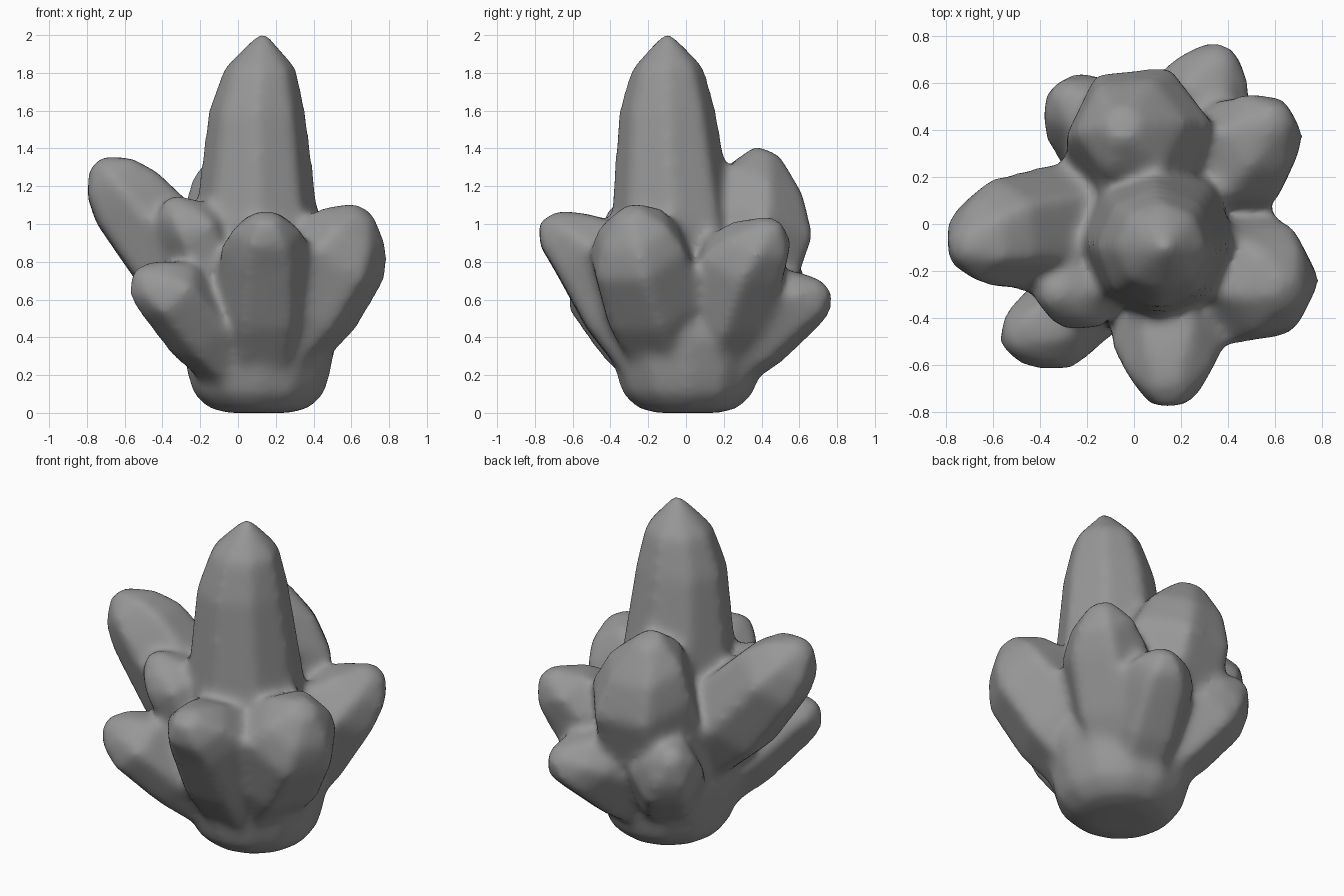
import bpy
import bmesh
from math import cos, sin, tau
from mathutils import Vector

cube = bpy.data.objects.get("Cube")
if cube:
    bpy.data.objects.remove(cube, do_unlink=True)

stone = bpy.data.materials.new("grey_stone")
stone.use_nodes = True
GREY = (0.31, 0.31, 0.31, 1)
stone.diffuse_color = GREY
stone.node_tree.nodes["Principled BSDF"].inputs["Base Color"].default_value = GREY

bm = bmesh.new()


def loft(rings, axis, sides):
    """Closed faceted shell through (centre, radius) rings set square to the axis."""
    turn = axis.to_track_quat('Z', 'Y')
    loops = []
    for centre, radius in rings:
        loops.append([bm.verts.new(centre + turn @ Vector(
            (radius * cos(tau * i / sides), radius * sin(tau * i / sides), 0)))
            for i in range(sides)])
    for low, high in zip(loops, loops[1:]):
        for i in range(sides):
            j = (i + 1) % sides
            bm.faces.new((low[i], low[j], high[j], high[i]))
    bm.faces.new(loops[0][::-1])
    bm.faces.new(loops[-1])


def crystal(root, shoulder, radius, apex, belly=1.0, blunt=0.25, sides=6):
    """Crystal with a skewed point."""
    root, shoulder, apex = Vector(root), Vector(shoulder), Vector(apex)
    loft([(root, radius * 0.85),
          (root.lerp(shoulder, 0.55), radius * belly),
          (shoulder, radius),
          (shoulder.lerp(apex, 0.55), radius * 0.75),
          (apex, radius * blunt)], shoulder - root, sides)


# Rounded foot rising into a core between the crystals
loft([(Vector((0.11, 0.01, z)), r) for z, r in
      ((0, 0.17), (0.025, 0.27), (0.1, 0.35), (0.2, 0.38), (0.4, 0.42), (0.6, 0.37), (0.8, 0.3))],
     Vector((0, 0, 1)), 12)

# Tall central crystal
crystal((0.1, -0.03, 0.2), (0.1, -0.1, 1.6), 0.262, (0.13, -0.1, 2.01), 1.3, 0.1, 8)
# Large left-leaning crystal
crystal((0, 0, 0.45), (-0.59, -0.04, 1.14), 0.24, (-0.75, -0.1, 1.33), 1.2)
# Low and upper crystals between the front and the left-leaning one
crystal((0, -0.12, 0.2), (-0.38, -0.47, 0.66), 0.2, (-0.53, -0.52, 0.75), 1.05)
crystal((0, -0.12, 0.3), (-0.24, -0.3, 1.0), 0.18, (-0.36, -0.31, 1.14))
# Front crystal
crystal((0.13, -0.1, 0.2), (0.15, -0.51, 0.87), 0.25, (0.15, -0.73, 1.04), 1.08, 0.3)
# Right-leaning crystal
crystal((0.15, -0.06, 0.28), (0.55, -0.26, 0.86), 0.285, (0.67, -0.3, 1.07), 1.08)
# Crystals around the back
crystal((0.12, 0.1, 0.2), (0.48, 0.31, 0.82), 0.255, (0.63, 0.46, 1.01), 1.05)
crystal((0.12, 0.1, 0.2), (0.29, 0.56, 0.6), 0.22, (0.38, 0.74, 0.67), 1.05)
crystal((0.05, 0.1, 0.25), (0.02, 0.4, 1.04), 0.32, (-0.05, 0.43, 1.39), 1.05)
crystal((0.05, 0.1, 0.25), (-0.2, 0.47, 0.62), 0.215, (-0.31, 0.58, 0.79), 1.05)

bmesh.ops.recalc_face_normals(bm, faces=bm.faces[:])
mesh = bpy.data.meshes.new("crystal_cluster")
bm.to_mesh(mesh)
bm.free()
mesh.materials.append(stone)
cluster = bpy.data.objects.new("crystal_cluster", mesh)
bpy.context.scene.collection.objects.link(cluster)

# Fuse the shells and soften their edges and joins
fuse = cluster.modifiers.new("fuse", 'REMESH')
fuse.mode = 'VOXEL'
fuse.voxel_size = 0.022
fuse.use_smooth_shade = True
soften = cluster.modifiers.new("soften", 'SMOOTH')
soften.factor = 0.5
soften.iterations = 24
